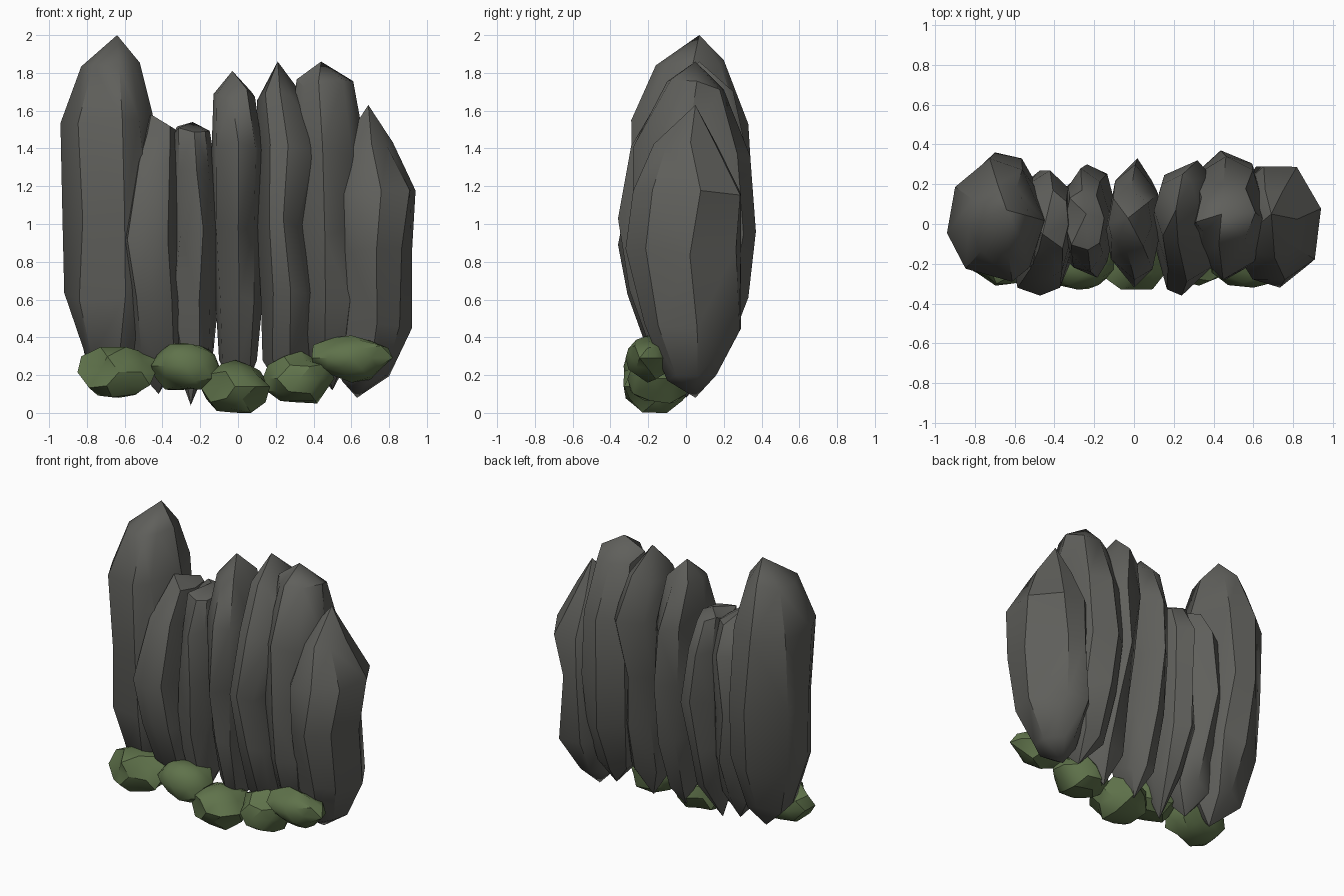
import bpy
import bmesh
import random
from math import cos, sin, pi, radians
from mathutils import Vector

if "Cube" in bpy.data.objects:
    bpy.data.objects.remove(bpy.data.objects["Cube"], do_unlink=True)

rng = random.Random(7)


def make_material(name, colour):
    mat = bpy.data.materials.new(name)
    mat.use_nodes = True
    mat.diffuse_color = colour
    mat.node_tree.nodes["Principled BSDF"].inputs["Base Color"].default_value = colour
    return mat


stone = make_material("grey stone", (0.115, 0.115, 0.105, 1))
moss = make_material("moss green", (0.115, 0.17, 0.07, 1))


def finish(bm, name, material, angle):
    """Turn a bmesh into an object, smooth shaded with sharp creases."""
    bmesh.ops.recalc_face_normals(bm, faces=bm.faces)
    mesh = bpy.data.meshes.new(name)
    bm.to_mesh(mesh)
    bm.free()
    mesh.materials.append(material)
    obj = bpy.data.objects.new(name, mesh)
    bpy.context.collection.objects.link(obj)
    bpy.ops.object.select_all(action="DESELECT")
    obj.select_set(True)
    bpy.context.view_layer.objects.active = obj
    bpy.ops.object.shade_smooth_by_angle(angle=radians(angle))
    return obj


def fit(values, low, high):
    """Stretch a list of numbers so that it spans low to high."""
    a, b = min(values), max(values)
    return [low + (v - a) / (b - a) * (high - low) for v in values]


def column(name, foot, rings, peak, sides=8):
    """Irregular pillar; each ring is (z, left, right, front, back)."""
    bm = bmesh.new()
    step = 2 * pi / sides
    turn = rng.uniform(0, step)
    angles = [turn + step * (i + rng.uniform(-0.25, 0.25)) for i in range(sides)]
    loops = []
    for z, left, right, front, back in rings:
        bent = [a + rng.uniform(-0.1, 0.1) for a in angles]
        radii = [rng.uniform(0.93, 1.05) for a in angles]
        xs = fit([r * cos(a) for r, a in zip(radii, bent)], left, right)
        ys = fit([r * sin(a) for r, a in zip(radii, bent)], front, back)
        loops.append([bm.verts.new((x, y, z + rng.uniform(-0.03, 0.03)))
                      for x, y in zip(xs, ys)])
    bottom, top = bm.verts.new(foot), bm.verts.new(peak)
    for i in range(sides):
        j = (i + 1) % sides
        for low, high in zip(loops, loops[1:]):
            bm.faces.new((low[i], low[j], high[j], high[i]))
        bm.faces.new((bottom, loops[0][j], loops[0][i]))
        bm.faces.new((top, loops[-1][i], loops[-1][j]))
    bmesh.ops.triangulate(bm, faces=bm.faces)
    return finish(bm, name, stone, 38)


def boulder(name, low, high):
    """Chipped round rock filling the box from low to high."""
    bm = bmesh.new()
    bmesh.ops.create_icosphere(bm, subdivisions=2, radius=1)
    for v in bm.verts:
        v.co *= rng.uniform(0.8, 1.1)
    axes = [fit([v.co[k] for v in bm.verts], low[k], high[k]) for k in range(3)]
    for v, co in zip(bm.verts, zip(*axes)):
        v.co = Vector(co)
    return finish(bm, name, moss, 35)


# Stone pillars, from the model's right to its left
column("tall_end_pillar", (-0.62, 0, 0.1), [
    (0.28, -0.8, -0.5, -0.15, 0.17),
    (0.62, -0.92, -0.42, -0.25, 0.3),
    (1.05, -0.93, -0.42, -0.28, 0.36),
    (1.55, -0.94, -0.45, -0.29, 0.33),
    (1.86, -0.83, -0.52, -0.16, 0.2)], (-0.64, 0.07, 2))
column("ridged_pillar", (-0.42, 0, 0.1), [
    (0.3, -0.6, -0.3, -0.2, 0.13),
    (0.6, -0.62, -0.28, -0.31, 0.23),
    (0.9, -0.65, -0.3, -0.36, 0.27),
    (1.3, -0.58, -0.3, -0.28, 0.27),
    (1.5, -0.52, -0.33, -0.15, 0.17)], (-0.46, -0.05, 1.58))
column("low_pillar", (-0.25, -0.05, 0.04), [
    (0.3, -0.34, -0.13, -0.16, 0.15),
    (0.6, -0.38, -0.1, -0.23, 0.25),
    (0.95, -0.37, -0.08, -0.27, 0.3),
    (1.3, -0.36, -0.12, -0.24, 0.28),
    (1.49, -0.35, -0.15, -0.13, 0.17)], (-0.24, 0.05, 1.54))
column("centre_pillar", (0, 0, 0.08), [
    (0.25, -0.1, 0.1, -0.15, 0.15),
    (0.6, -0.12, 0.13, -0.26, 0.27),
    (1, -0.13, 0.12, -0.32, 0.33),
    (1.4, -0.14, 0.13, -0.28, 0.3),
    (1.69, -0.13, 0.09, -0.14, 0.17)], (-0.03, 0.03, 1.81))
column("leaning_pillar", (0.25, 0, 0.08), [
    (0.3, 0.13, 0.4, -0.17, 0.13),
    (0.65, 0.12, 0.42, -0.3, 0.22),
    (1, 0.1, 0.37, -0.36, 0.28),
    (1.4, 0.1, 0.46, -0.29, 0.32),
    (1.68, 0.1, 0.34, -0.1, 0.25)], (0.21, 0.07, 1.86))
column("broad_pillar", (0.5, 0.05, 0.12), [
    (0.3, 0.35, 0.6, -0.15, 0.2),
    (0.6, 0.3, 0.66, -0.25, 0.33),
    (0.95, 0.28, 0.68, -0.28, 0.37),
    (1.38, 0.27, 0.68, -0.28, 0.34),
    (1.74, 0.31, 0.61, -0.1, 0.2)], (0.44, 0.05, 1.86))
column("short_end_pillar", (0.63, 0.05, 0.08), [
    (0.18, 0.55, 0.8, -0.1, 0.16),
    (0.45, 0.5, 0.92, -0.22, 0.29),
    (0.85, 0.5, 0.92, -0.32, 0.29),
    (1.17, 0.48, 0.94, -0.28, 0.29),
    (1.42, 0.57, 0.82, -0.17, 0.17)], (0.69, 0.05, 1.63))

# Mossy boulders along the front of the base
boulder("moss_boulder_1", (-0.85, -0.31, 0.08), (-0.43, -0.02, 0.35))
boulder("moss_boulder_2", (-0.46, -0.33, 0.12), (-0.1, -0.03, 0.37))
boulder("moss_boulder_3", (-0.2, -0.33, 0), (0.17, 0.04, 0.28))
boulder("moss_boulder_4", (0.13, -0.31, 0.05), (0.51, 0.02, 0.33))
boulder("moss_boulder_5", (0.39, -0.32, 0.16), (0.82, -0.06, 0.41))
